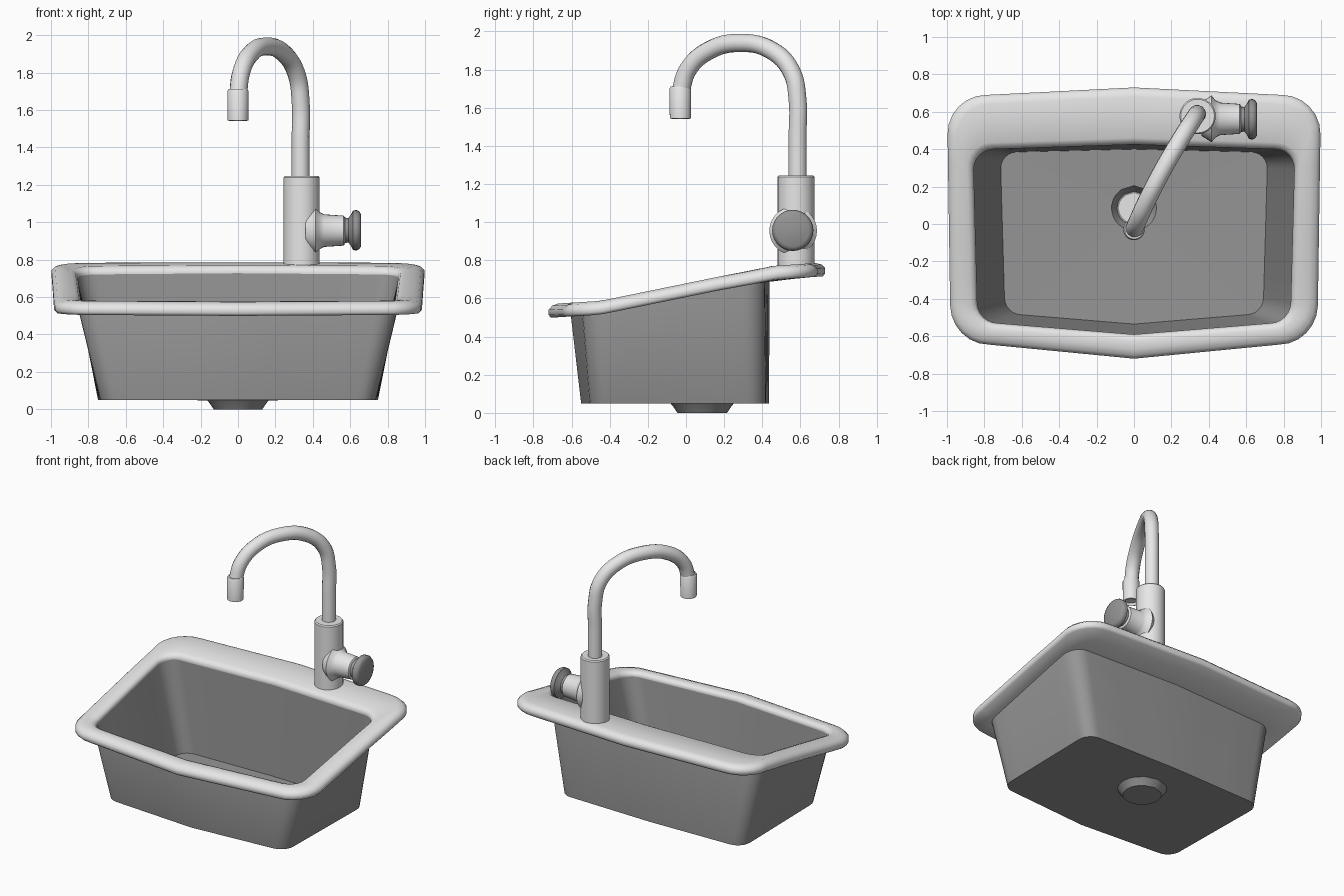
import bpy, bmesh, math
from mathutils import Vector, Matrix

if "Cube" in bpy.data.objects:
    bpy.data.objects.remove(bpy.data.objects["Cube"])


def material(name, v):
    m = bpy.data.materials.new(name)
    m.diffuse_color = (v, v, v, 1)
    m.use_nodes = True
    m.node_tree.nodes["Principled BSDF"].inputs["Base Color"].default_value = m.diffuse_color
    return m


LIGHT = material("light_ceramic", 0.8)
GREY = material("mid_grey", 0.3)


def finish(bm, name, mat, angle=38):
    bmesh.ops.recalc_face_normals(bm, faces=bm.faces)
    me = bpy.data.meshes.new(name)
    bm.to_mesh(me)
    bm.free()
    ob = bpy.data.objects.new(name, me)
    bpy.context.collection.objects.link(ob)
    me.materials.append(mat)
    bpy.ops.object.select_all(action='DESELECT')
    ob.select_set(True)
    bpy.context.view_layer.objects.active = ob
    bpy.ops.object.shade_smooth_by_angle(angle=math.radians(angle))
    return ob


def loft(rings, name, mat, closed=False, caps=True, angle=38):
    bm = bmesh.new()
    vs = [[bm.verts.new(p) for p in r] for r in rings]
    n = len(vs[0])
    pairs = list(zip(vs, vs[1:]))
    if closed:
        pairs.append((vs[-1], vs[0]))
    for a, b in pairs:
        for i in range(n):
            j = (i + 1) % n
            bm.faces.new((a[i], a[j], b[j], b[i]))
    if caps and not closed:
        bm.faces.new(vs[0])
        bm.faces.new(vs[-1])
    return finish(bm, name, mat, angle)


# sloping height of the rim's top, from front to back
SLOPE = [(-0.73, 0.57), (-0.45, 0.587), (0.2, 0.72), (0.37, 0.75), (0.45, 0.77), (0.74, 0.79)]


def rim_z(y):
    for (a, za), (b, zb) in zip(SLOPE, SLOPE[1:]):
        if y <= b:
            return za + (zb - za) * (y - a) / (b - a)
    return SLOPE[-1][1]


def ring(xf, xb, yf, yb, bulge_f, bulge_b, r, dz=0.0, flat=None):
    """Rounded rectangle with bowed front and back; follows the slope unless flat."""
    xh, pts = xb, []
    corners = [(xh - r, yb - r, 0), (-xh + r, yb - r, 90), (-xh + r, yf + r, 180), (xh - r, yf + r, 270)]
    arcs = []
    for cx, cy, a0 in corners:
        arcs.append([Vector((cx + r * math.cos(math.radians(a0 + 15 * k)),
                             cy + r * math.sin(math.radians(a0 + 15 * k)))) for k in range(7)])
    for i, arc in enumerate(arcs):
        nxt = arcs[(i + 1) % 4][0]
        pts += arc + [arc[-1].lerp(nxt, k / 6) for k in range(1, 6)]
    out = []
    for p in pts:
        t = (p.y - yf) / (yb - yf)
        w = 1 - min(1, abs(p.x) / (xh - r))
        y = p.y + w * (bulge_b if t > 0.5 else -bulge_f)
        x = p.x * (xf + (xb - xf) * t) / xb
        out.append(Vector((x, y, rim_z(y) + dz if flat is None else flat)))
    return out


def outer(inset, dz):
    return ring(0.98 - inset, 1.0 - inset, -0.645 + inset, 0.69 - inset, 0.075, 0.04, 0.21 - inset * 0.6, dz)


def opening(grow, dz):
    return ring(0.835 + grow, 0.86 + grow, -0.53 - grow, 0.40 + grow, 0.06, 0.025, 0.11 + grow * 0.6, dz)


# rolled rim
loft([opening(0.015, -0.07), outer(0.012, -0.072), outer(0, -0.058), outer(0, -0.03),
      outer(0.018, -0.01), outer(0.05, 0), opening(0.035, 0), opening(0.012, -0.008), opening(0, -0.03)],
     "rim", LIGHT, closed=True, angle=60)

# basin shell: drain recess, floor, inner wall, outer wall, underside, drain cup
floor_in = ring(0.69, 0.715, -0.485, 0.385, 0.05, 0.015, 0.09, flat=0.068)
floor_out = ring(0.735, 0.75, -0.505, 0.42, 0.045, 0.015, 0.10, flat=0.05)


def drain_ring(r, z):
    return [Vector((r * math.cos(a), 0.085 + r * math.sin(a), z))
            for a in (math.atan2(p.y - 0.085, p.x) for p in floor_in)]


loft([drain_ring(0.09, 0.014), drain_ring(0.12, 0.062), floor_in, opening(0.003, -0.028),
      opening(0.014, -0.066), floor_out, drain_ring(0.165, 0.048),
      drain_ring(0.15, 0.03), drain_ring(0.13, 0.0)], "basin", GREY)

# light drain plate inside the recess
loft([drain_ring(0.08, 0.012), drain_ring(0.08, 0.02)], "drain_plate", LIGHT)


def lathe(name, mat, profile, origin, axis='Z', n=28):
    rot = Matrix.Rotation(math.radians(90), 4, 'Y') if axis == 'X' else Matrix.Identity(4)
    rings = [[Vector(origin) + rot @ Vector((r * math.cos(2 * math.pi * i / n),
              r * math.sin(2 * math.pi * i / n), h)) for i in range(n)] for r, h in profile]
    return loft(rings, name, mat)


# faucet body, spout tip
lathe("faucet_body", LIGHT, [(0.097, 0.75), (0.097, 1.238), (0.09, 1.246), (0.05, 1.246)], (0.34, 0.577, 0))
lathe("spout_tip", LIGHT, [(0.04, 1.56), (0.046, 1.542), (0.055, 1.545), (0.057, 1.70), (0.05, 1.712), (0.03, 1.712)],
      (0, -0.03, 0))

# handle stem with flared base, then knob
lathe("handle_stem", LIGHT, [(0.09, 0.36), (0.125, 0.415), (0.1, 0.435), (0.087, 0.46), (0.08, 0.565), (0.07, 0.572)],
      (0, 0.562, 0.955), 'X')
lathe("handle_knob", GREY, [(0.068, 0.565), (0.066, 0.59), (0.085, 0.605), (0.106, 0.615), (0.108, 0.635),
                            (0.1, 0.65), (0.085, 0.658)], (0, 0.56, 0.957), 'X')

# swan-neck pipe
path = [(0.585, 1.23), (0.585, 1.45), (0.585, 1.64), (0.553, 1.79), (0.45, 1.9), (0.28, 1.94),
        (0.12, 1.9), (0.01, 1.80), (-0.03, 1.68)]
cu = bpy.data.curves.new("pipe_path", 'CURVE')
cu.dimensions = '3D'
cu.bevel_depth = 0.048
cu.bevel_resolution = 5
cu.resolution_u = 6
cu.use_fill_caps = True
sp = cu.splines.new('BEZIER')
sp.bezier_points.add(len(path) - 1)
for bp, (y, z) in zip(sp.bezier_points, path):
    t = (y + 0.03) / 0.615
    x = 0.335 * t - 0.08 * t * (1 - t)
    bp.co = (x, y, z)
    bp.handle_left_type = bp.handle_right_type = 'AUTO'
pipe = bpy.data.objects.new("spout_pipe", cu)
bpy.context.collection.objects.link(pipe)
bpy.ops.object.select_all(action='DESELECT')
pipe.select_set(True)
bpy.context.view_layer.objects.active = pipe
bpy.ops.object.convert(target='MESH')
pipe = bpy.context.object
pipe.name = "spout_pipe"
pipe.data.materials.clear()
pipe.data.materials.append(LIGHT)
bpy.ops.object.shade_smooth_by_angle(angle=math.radians(40))
